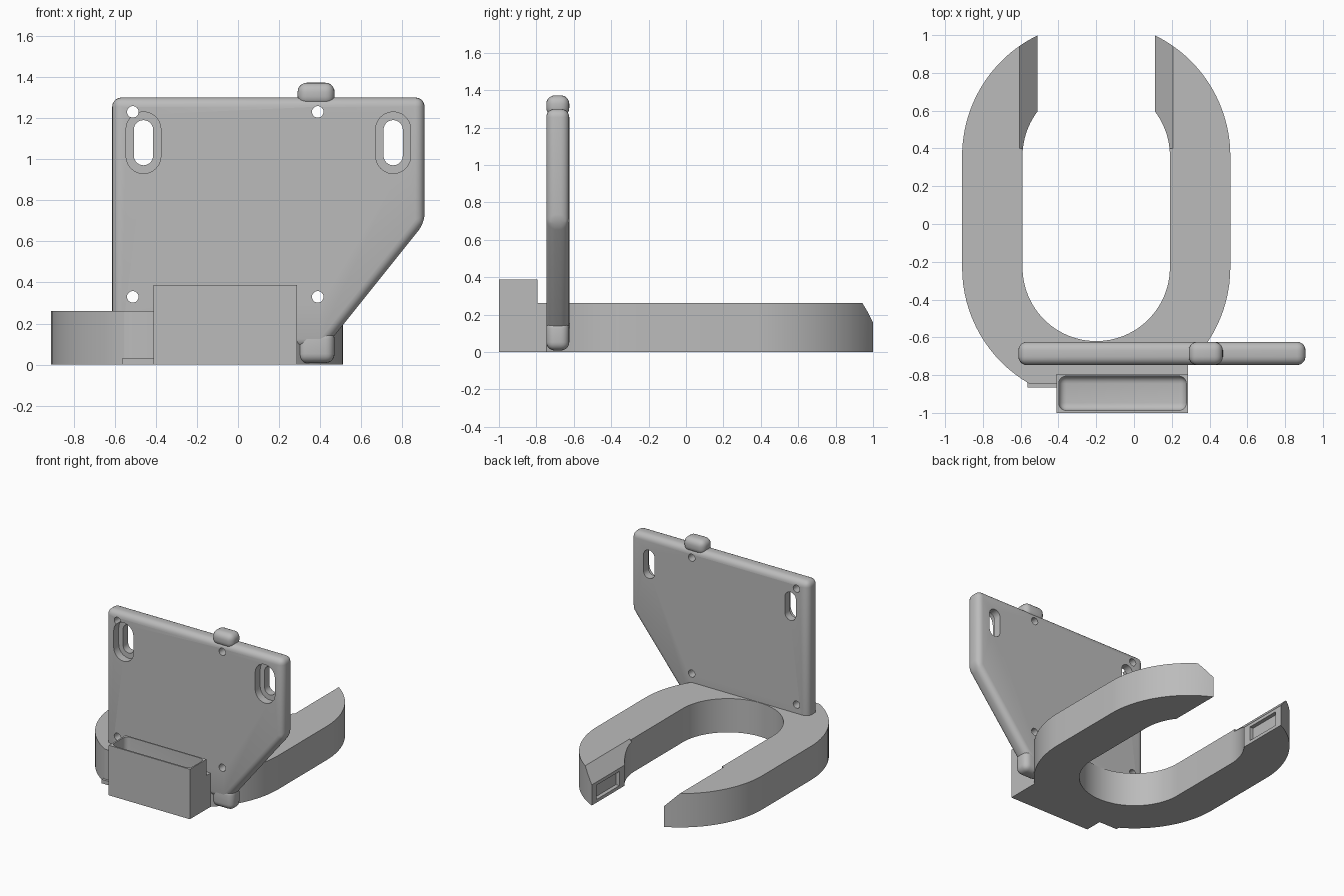
import bpy, bmesh
from math import pi, cos, sin, acos

cube = bpy.data.objects.get("Cube")
if cube:
    bpy.data.objects.remove(cube, do_unlink=True)

grey = bpy.data.materials.new("plain grey")
grey.use_nodes = True
colour = (0.5, 0.5, 0.5, 1)
grey.diffuse_color = colour
grey.node_tree.nodes["Principled BSDF"].inputs["Base Color"].default_value = colour


def prism(name, points, axis, start, end):
    """Extrude a 2D outline along y (points are x, z) or z (points are x, y)."""
    place = (lambda p, d: (p[0], d, p[1])) if axis == "y" else (lambda p, d: (*p, d))
    bm = bmesh.new()
    low = [bm.verts.new(place(p, start)) for p in points]
    high = [bm.verts.new(place(p, end)) for p in points]
    bm.faces.new(low)
    bm.faces.new(high)
    for i in range(len(points)):
        j = (i + 1) % len(points)
        bm.faces.new((low[i], low[j], high[j], high[i]))
    bmesh.ops.recalc_face_normals(bm, faces=bm.faces)
    mesh = bpy.data.meshes.new(name)
    bm.to_mesh(mesh)
    bm.free()
    mesh.materials.append(grey)
    obj = bpy.data.objects.new(name, mesh)
    bpy.context.collection.objects.link(obj)
    return obj


def box(name, x, y, z):
    return prism(name, [(x[0], y[0]), (x[1], y[0]), (x[1], y[1]), (x[0], y[1])], "z", *z)


def activate(obj):
    bpy.ops.object.select_all(action="DESELECT")
    obj.select_set(True)
    bpy.context.view_layer.objects.active = obj


def rounded(obj, width):
    mod = obj.modifiers.new("round", "BEVEL")
    mod.width, mod.segments, mod.angle_limit = width, 5, 0.4
    activate(obj)
    bpy.ops.object.modifier_apply(modifier=mod.name)
    return obj


def cut(obj, *cutters):
    for cutter in cutters:
        cutter.hide_render = True
        mod = obj.modifiers.new("cut", "BOOLEAN")
        mod.operation, mod.solver, mod.object = "DIFFERENCE", "EXACT", cutter
        activate(obj)
        bpy.ops.object.modifier_apply(modifier=mod.name)
        bpy.data.objects.remove(cutter, do_unlink=True)


def arc(cx, cy, r, a, b, n=24):
    return [(cx + r * cos(a + (b - a) * i / n), cy + r * sin(a + (b - a) * i / n))
            for i in range(n + 1)]


def slot(x, z0, z1, r, y0, y1):
    return prism("slot_cutter", arc(x, z1 - r, r, 0, pi, 12) + arc(x, z0 + r, r, pi, 2 * pi, 12),
                 "y", y0, y1)


# Open oval ring
MID, OUT, INN, GAP, BACK, FRONT = -0.2, 0.71, 0.39, 0.31, 0.36, -0.23
a_out, a_in = acos(GAP / OUT), acos(GAP / INN)
outline = (arc(MID, BACK, OUT, pi - a_out, pi) + arc(MID, FRONT, OUT, pi, 2 * pi, 48)
           + arc(MID, BACK, OUT, 0, a_out) + arc(MID, BACK, INN, a_in, 0)
           + arc(MID, FRONT, INN, 2 * pi, pi, 48) + arc(MID, BACK, INN, pi, pi - a_in))
ring = prism("open_ring", outline, "z", 0, 0.262)

# Sloped entry, magnet pockets and flattened front of the ring
cut(ring,
    prism("entry_cutter", [(MID - GAP, 0.16), (MID + GAP, 0.16), (0.215, 0.272), (-0.615, 0.272)],
          "y", 0.4, 1.1),
    box("flat_cutter", (-0.6, 0.5), (-1.1, -0.847), (-0.1, 0.5)),
    box("tray_clearance", (-0.41, 0.5), (-1.1, -0.797), (-0.1, 0.5)))
for side in (-1, 1):
    x = MID + side * GAP
    cut(ring, box("pocket_cutter", (x - 0.03, x + 0.03), (0.66, 0.94), (0.025, 0.135)))

# Bridge and lip joining ring and tray
bridge = box("tray_bridge", (-0.41, 0.287), (-0.797, -0.66), (0, 0.262))
lip = box("front_lip", (-0.565, -0.41), (-0.865, -0.82), (0, 0.03))

# Front tray with rounded cavity
tray = box("front_tray", (-0.41, 0.287), (-1, -0.795), (0, 0.388))
cut(tray, rounded(box("cavity_cutter", (-0.398, 0.277), (-0.987, -0.805), (0.05, 0.6)), 0.04))

# Upright plate with slanted corner
Y0, Y1 = -0.747, -0.624
plate = rounded(prism("upright_plate", [(-0.612, 0.08), (0.42, 0.08), (0.908, 0.69),
                                        (0.908, 1.3), (-0.612, 1.3)], "y", Y0, Y1), 0.045)
for x in (-0.46, 0.755):
    cut(plate, slot(x, 0.97, 1.19, 0.047, -1, 0), slot(x, 0.93, 1.23, 0.085, -1, -0.685))
for x in (-0.512, 0.388):
    for z in (0.33, 1.23):
        cut(plate, slot(x, z - 0.028, z + 0.0281, 0.028, -1, 0))

# Rounded tabs at top and foot of the plate
top_tab = rounded(box("top_tab", (0.29, 0.47), (Y0, Y1), (1.26, 1.372)), 0.045)
foot_tab = rounded(box("foot_tab", (0.29, 0.47), (Y0, Y1), (0.008, 0.17)), 0.045)

for part in (ring, bridge, lip, tray, plate, top_tab, foot_tab):
    activate(part)
    bpy.ops.object.shade_smooth_by_angle(angle=0.5)
